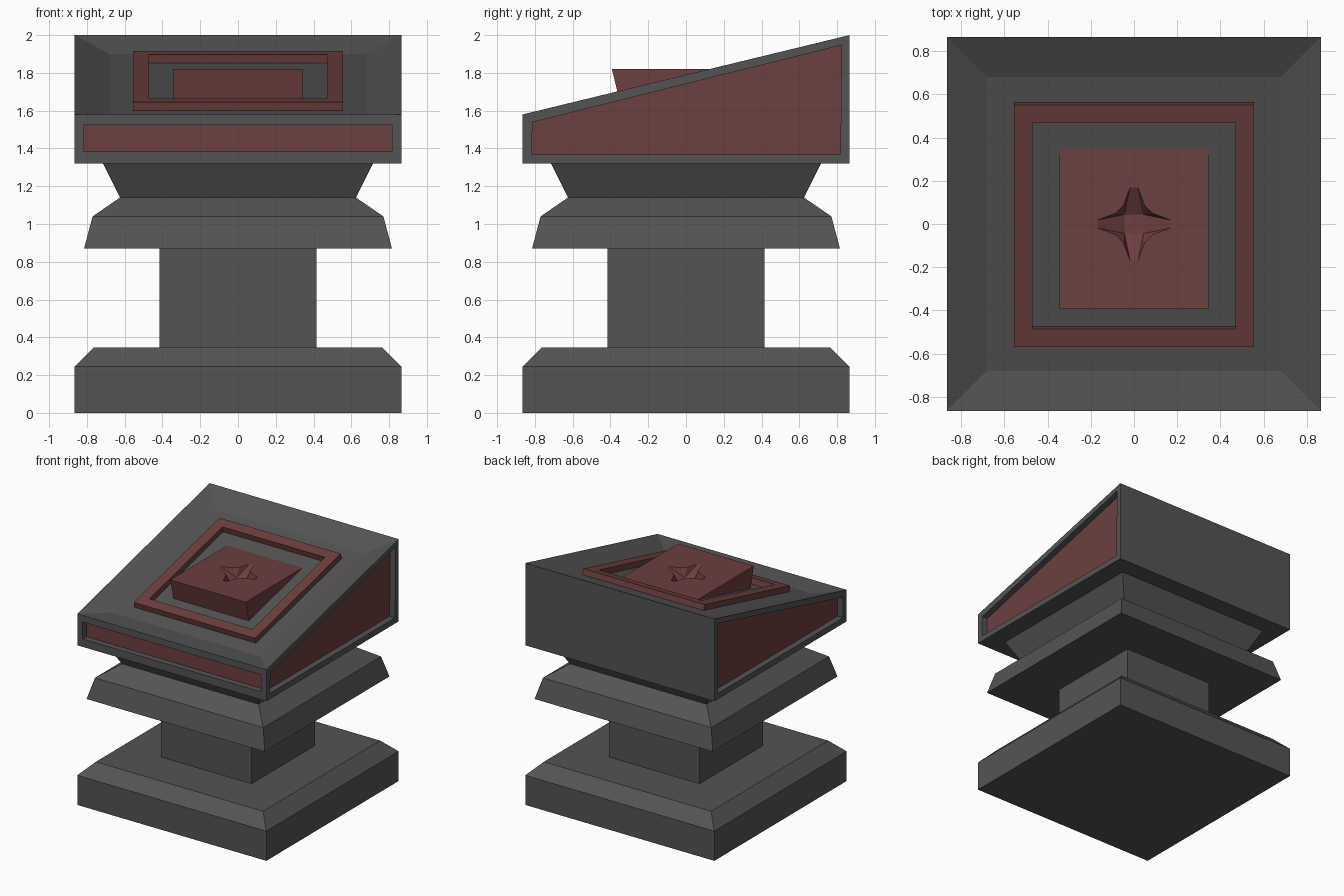
import bpy, bmesh, math
from mathutils import Matrix, Vector

if "Cube" in bpy.data.objects:
    bpy.data.objects.remove(bpy.data.objects["Cube"])


def material(name, rgb):
    m = bpy.data.materials.new(name)
    m.diffuse_color = (*rgb, 1)
    m.use_nodes = True
    m.node_tree.nodes["Principled BSDF"].inputs["Base Color"].default_value = m.diffuse_color
    return m


STONE = material("dark grey stone", (0.088, 0.088, 0.088))
RED = material("dull red", (0.150, 0.050, 0.048))
SLOPE = 0.42 / 1.73          # rise of the desk top from front to back
RECESS = 0.055               # depth of the sunken desk top


def top_z(y):
    return 1.79 + SLOPE * y


def finish(bm, name, *mats, normals=True):
    if normals:
        bmesh.ops.recalc_face_normals(bm, faces=bm.faces)
    me = bpy.data.meshes.new(name)
    bm.to_mesh(me)
    bm.free()
    ob = bpy.data.objects.new(name, me)
    for m in mats:
        me.materials.append(m)
    bpy.context.collection.objects.link(ob)
    return ob


def square_loft(name, sections):
    """Stack of square rings given as (half width, height)."""
    bm = bmesh.new()
    rings = [[bm.verts.new((sx * h, sy * h, z))
              for sx, sy in ((-1, -1), (1, -1), (1, 1), (-1, 1))] for h, z in sections]
    for a, b in zip(rings, rings[1:]):
        for i in range(4):
            j = (i + 1) % 4
            bm.faces.new((a[i], a[j], b[j], b[i]))
    bm.faces.new(rings[0][::-1])
    bm.faces.new(rings[-1])
    return finish(bm, name, STONE)


# Pedestal
square_loft("base", [(0.865, 0), (0.865, 0.245), (0.765, 0.345)])
square_loft("column", [(0.415, 0.345), (0.415, 0.87)])
square_loft("collar", [(0.815, 0.87), (0.77, 1.04), (0.625, 1.14), (0.715, 1.32)])

# Sloped head with a sunken top and recessed red side panels
bm = bmesh.new()
bmesh.ops.create_cube(bm, size=1.73)
for v in bm.verts:
    v.co.z = top_z(v.co.y) if v.co.z > 0 else 1.32
bm.normal_update()
top = max(bm.faces, key=lambda f: f.normal.z)
front = min(bm.faces, key=lambda f: f.normal.y)
sides = [f for f in bm.faces if abs(f.normal.x) > 0.9]

bmesh.ops.inset_individual(bm, faces=[top], thickness=0.18)
for v in top.verts:
    x, y = math.copysign(0.68, v.co.x), math.copysign(0.68, v.co.y)
    v.co = (x, y, top_z(y) - RECESS)

bmesh.ops.inset_individual(bm, faces=[front], thickness=0.055)
for v in front.verts:
    v.co.x = math.copysign(0.815, v.co.x)
    v.co.z = 1.385 if v.co.z < 1.45 else 1.525
bmesh.ops.inset_individual(bm, faces=sides, thickness=0.067)
for f in [front] + sides:
    n = f.normal.copy()
    panel = bmesh.ops.extrude_discrete_faces(bm, faces=[f])["faces"][0]
    for v in panel.verts:
        v.co -= n * 0.05
    panel.material_index = 1
finish(bm, "sloped_head", STONE, RED, normals=False)

# Raised square frame lying on the sunken top
bm = bmesh.new()
tilt = Matrix.Translation((0, 0.002, top_z(0) - RECESS)) @ Matrix.Rotation(math.atan(SLOPE), 4, 'X')
loops = []
for hx, hy, z in ((0.555, 0.576, -0.003), (0.555, 0.576, 0.047), (0.47, 0.49, 0.047), (0.47, 0.49, -0.003)):
    loops.append([bm.verts.new(tilt @ Vector((sx * hx, sy * hy, z)))
                  for sx, sy in ((-1, -1), (1, -1), (1, 1), (-1, 1))])
for k in range(4):
    a, b = loops[k], loops[(k + 1) % 4]
    for i in range(4):
        j = (i + 1) % 4
        bm.faces.new((a[i], a[j], b[j], b[i]))
finish(bm, "raised_frame", RED)

# Level wedge block in the middle, with a four-pointed star pit
bm = bmesh.new()
Z, DEPTH, W = 1.82, 0.07, 0.345
fl, fr, br, bl = [bm.verts.new((x, y, Z)) for x, y in ((-W, -0.392), (W, -0.392), (W, 0.355), (-W, 0.355))]
dl, dr = [bm.verts.new((x, -0.35, 1.645)) for x in (-W, W)]
for f in ((fl, dl, dr, fr), (dl, bl, br, dr), (fl, bl, dl), (fr, dr, br)):
    bm.faces.new(f)

rim, floor = [], []
for k in range(4):
    turn = Matrix.Rotation(k * math.pi / 2, 3, 'Z')
    rim += [bm.verts.new(turn @ Vector((x, y, Z)))
            for x, y in ((0.17, -0.018), (0.17, 0.018), (0.085, 0.05), (0.05, 0.085))]
    floor.append(bm.verts.new(turn @ Vector((0.044, 0.044, Z - DEPTH))))
pit = []
for k in range(4):
    arm, nxt = rim[4 * k:4 * k + 4], rim[(4 * k + 4) % 16]
    c = floor[k]
    pit.append(bm.faces.new((arm[0], arm[1], c, floor[k - 1])))
    for a, b in ((arm[1], arm[2]), (arm[2], arm[3]), (arm[3], nxt)):
        pit.append(bm.faces.new((a, b, c)))
pit.append(bm.faces.new(floor))
bm.edges.ensure_lookup_table()
border = []
for ring in ([fl, fr, br, bl], rim):
    for a, b in zip(ring, ring[1:] + ring[:1]):
        border.append(bm.edges.get((a, b)) or bm.edges.new((a, b)))
bmesh.ops.triangle_fill(bm, edges=border, use_beauty=True, normal=(0, 0, 1))
finish(bm, "star_block", RED)
